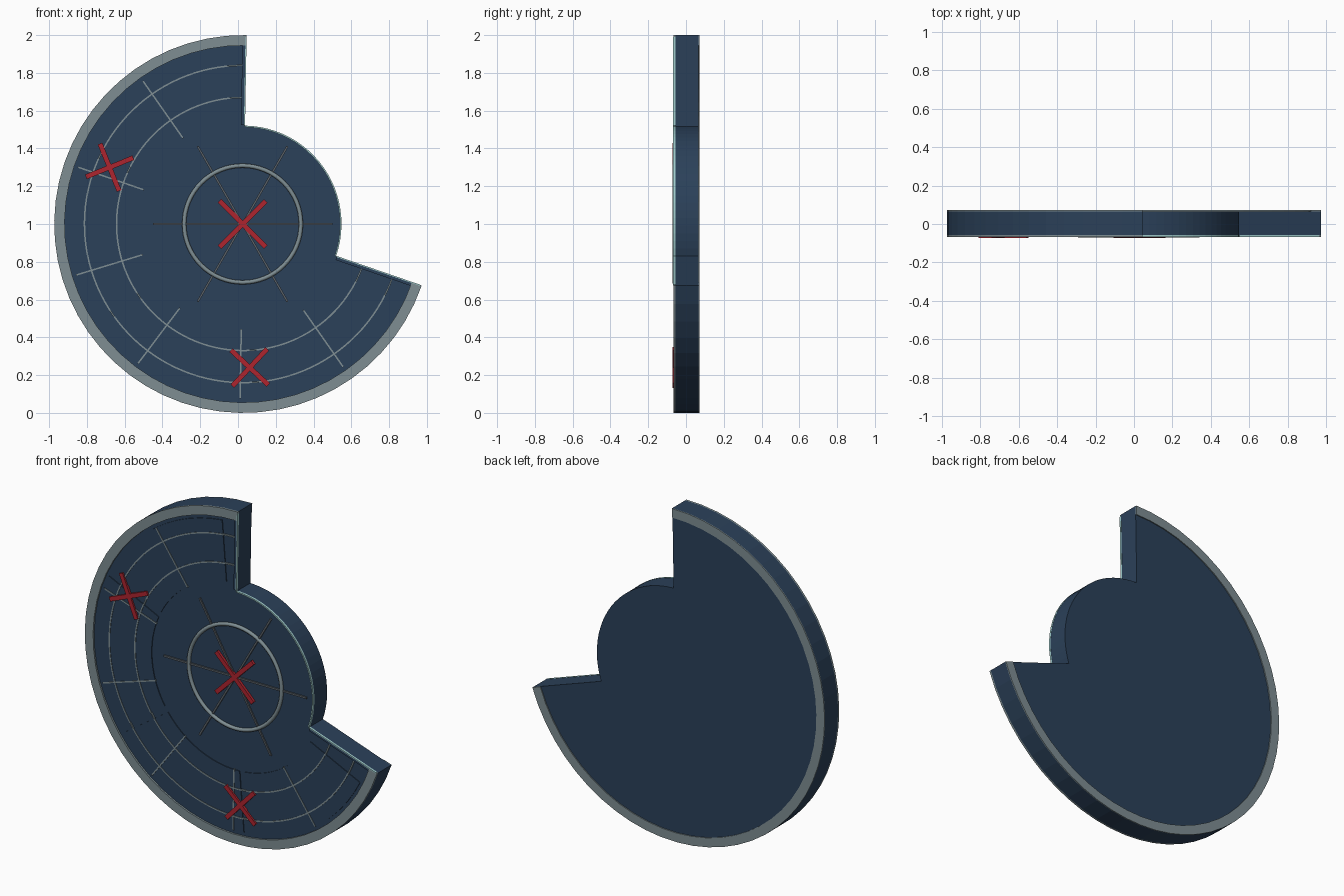
import bpy, bmesh
from math import cos, sin, radians, pi

if "Cube" in bpy.data.objects:
    bpy.data.objects.remove(bpy.data.objects["Cube"])

CX, CZ = 0.027, 1.0          # disc centre
A0, A1 = 89, 341             # angles where the disc is cut
FRONT, BACK = -0.056, 0.066  # faces of the main body


def material(name, rgb):
    m = bpy.data.materials.new(name)
    m.diffuse_color = (*rgb, 1)
    m.use_nodes = True
    m.node_tree.nodes["Principled BSDF"].inputs["Base Color"].default_value = m.diffuse_color
    return m


BLUE = material("navy", (0.024, 0.052, 0.1))
GREY = material("steel", (0.21, 0.27, 0.29))
DARK = material("dark_steel", (0.1, 0.12, 0.14))
RED = material("red", (0.42, 0.018, 0.028))
CYAN = material("pale_cyan", (0.35, 0.6, 0.6))


def polar(r, deg):
    a = radians(deg)
    return CX + r * cos(a), CZ + r * sin(a)


def arc(r, a, b, n):
    return [polar(r, a + (b - a) * i / n) for i in range(n + 1)]


def make(name, bm, mat, smooth=False):
    bmesh.ops.recalc_face_normals(bm, faces=bm.faces)
    me = bpy.data.meshes.new(name)
    bm.to_mesh(me)
    bm.free()
    me.materials.append(mat)
    ob = bpy.data.objects.new(name, me)
    bpy.context.collection.objects.link(ob)
    if smooth:
        for p in me.polygons:
            p.use_smooth = True
    return ob


def plate(name, outline, y0, y1, mat):
    """Extrude an x-z outline from y0 to y1."""
    bm = bmesh.new()
    f = bm.faces.new([bm.verts.new((x, y0, z)) for x, z in outline])
    ext = bmesh.ops.extrude_face_region(bm, geom=[f])["geom"]
    for v in ext:
        if isinstance(v, bmesh.types.BMVert):
            v.co.y = y1
    return make(name, bm, mat)


def sector(name, r0, r1, a, b, y0, y1, mat, n):
    """Annular sector built from quads so the faces stay clean."""
    bm = bmesh.new()
    rows = []
    for (xi, zi), (xo, zo) in zip(arc(r0, a, b, n), arc(r1, a, b, n)):
        rows.append([bm.verts.new(p) for p in
                     ((xi, y0, zi), (xo, y0, zo), (xo, y1, zo), (xi, y1, zi))])
    for p, q in zip(rows, rows[1:]):
        for k in range(4):
            bm.faces.new((p[k], p[(k + 1) % 4], q[(k + 1) % 4], q[k]))
    bm.faces.new(rows[0])
    bm.faces.new(rows[-1][::-1])
    return make(name, bm, mat)


def bar(name, centre, length, width, deg, y0, y1, mat):
    """Flat bar lying in the front face, turned by deg."""
    a = radians(deg)
    ux, uz = cos(a), sin(a)
    pts = []
    for s, t in ((-1, -1), (1, -1), (1, 1), (-1, 1)):
        l, w = s * length / 2, t * width / 2
        pts.append((centre[0] + ux * l - uz * w, centre[1] + uz * l + ux * w))
    return plate(name, pts, y0, y1, mat)


# Main body: cut disc joined with the round hub
plate("disc_body", arc(1.0, A0, A1, 42) + arc(0.52, A1, A0 + 360, 24),
      FRONT, BACK, BLUE)

# Rim plates on the front and the back
sector("front_rim", 0.945, 1.0, A0, A1, -0.067, FRONT, GREY, 42)
sector("back_rim", 0.945, 1.0, A0, A1, BACK, 0.072, GREY, 42)

# Four raised panels with straight, parallel gaps
for i in range(4):
    a, b = 94.5 + 60 * i, 154.5 + 60 * i
    gap = 0.018
    inner = [a + math_d for math_d in (gap / 0.56 * 180 / pi, 60 - gap / 0.56 * 180 / pi)]
    outer = [a + math_d for math_d in (gap / 0.925 * 180 / pi, 60 - gap / 0.925 * 180 / pi)]
    plate(f"panel_{i + 1}", arc(0.925, *outer, 12) + arc(0.56, *reversed(inner), 12),
          -0.061, FRONT, BLUE)

# Thin concentric and radial inlay lines
for i, r in enumerate((0.67, 0.84)):
    sector(f"arc_line_{i + 1}", r - 0.004, r + 0.004, A0 + 1, A1 - 1, -0.064, FRONT, GREY, 84)
for i in range(6):
    a = 125 + 36 * i
    bar(f"radial_line_{i + 1}", polar(0.74, a), 0.37, 0.008, a, -0.064, FRONT, GREY)

# Trim along both cut edges and the open hub edge
for name, a, s in (("top", A0, 1), ("lower", A1, -1)):
    d = 0.012 / 0.76 * 180 / pi * s
    bar(f"{name}_edge_strip", polar(0.735, a + d), 0.42, 0.018, a, -0.065, FRONT, BLUE)
    bar(f"{name}_edge_trim", polar(0.755, a + d * 0.15), 0.47, 0.006, a, -0.068, FRONT, CYAN)
sector("hub_edge_trim", 0.513, 0.521, A1 - 360, A0, -0.068, FRONT, CYAN, 24)

# Hub ring
bpy.ops.mesh.primitive_torus_add(major_radius=0.309, minor_radius=0.011,
                                 major_segments=64, minor_segments=10,
                                 location=(CX - 0.003, -0.061, CZ), rotation=(pi / 2, 0, 0))
ring = bpy.context.object
ring.name = "hub_ring"
ring.data.materials.append(GREY)
bpy.ops.object.shade_smooth()

# Hub spokes
for i in range(3):
    bar(f"hub_spoke_{i + 1}", (CX - 0.003, CZ), 0.95, 0.011, 60 * i, -0.064, FRONT, DARK)

# Red crosses: centre, length, angle of the first bar
crosses = (((CX - 0.003, CZ), 0.345, 45), ((-0.68, 1.30), 0.27, 22), ((0.062, 0.24), 0.27, 47))
for i, (c, length, a) in enumerate(crosses):
    bar(f"cross_{i + 1}_bar_a", c, length, 0.026, a, -0.072, FRONT, RED)
    bar(f"cross_{i + 1}_bar_b", c, length, 0.026, a + 90, -0.0715, FRONT, RED)
